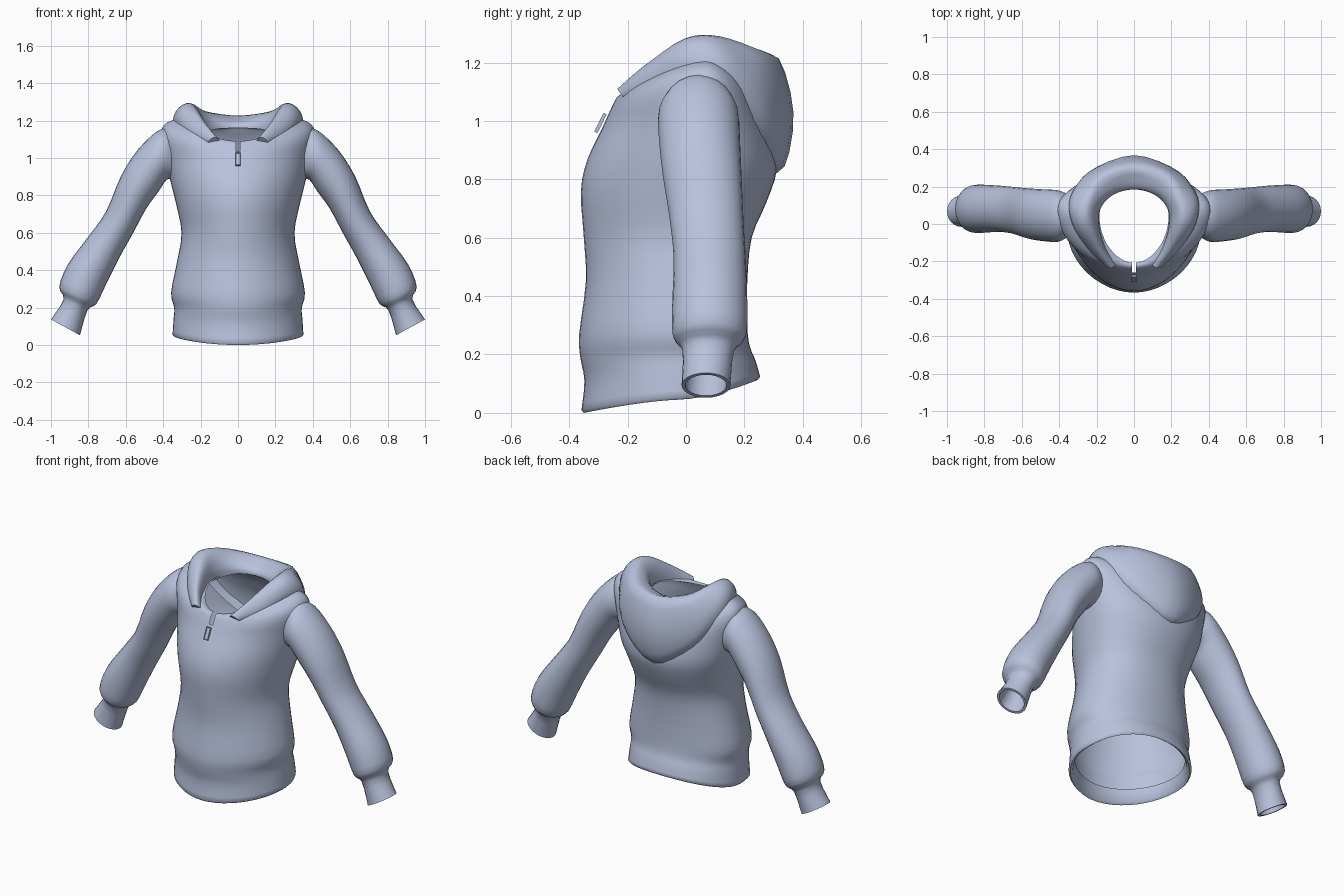
import bpy, bmesh, math
from mathutils import Vector, Matrix

cloth = bpy.data.materials.new("pale_blue_grey_cloth")
cloth.diffuse_color = (0.48, 0.54, 0.72, 1)


def spline(pts, n):
    """Catmull-Rom resampling of a list of equal-length number tuples."""
    out = []
    for i in range(len(pts) - 1):
        a, b, c, d = (pts[max(0, min(len(pts) - 1, i + k))] for k in (-1, 0, 1, 2))
        for s in range(n):
            t = s / n
            out.append(tuple(
                0.5 * (2 * q + (r - p) * t + (2 * p - 5 * q + 4 * r - u) * t * t
                       + (3 * q - p - 3 * r + u) * t ** 3)
                for p, q, r, u in zip(a, b, c, d)))
    out.append(tuple(pts[-1]))
    return out


def finish(name, bm, angle=50):
    bmesh.ops.recalc_face_normals(bm, faces=bm.faces[:])
    me = bpy.data.meshes.new(name)
    bm.to_mesh(me)
    bm.free()
    me.materials.append(cloth)
    ob = bpy.data.objects.new(name, me)
    bpy.context.collection.objects.link(ob)
    bpy.ops.object.select_all(action='DESELECT')
    ob.select_set(True)
    bpy.context.view_layer.objects.active = ob
    bpy.ops.object.shade_smooth_by_angle(angle=math.radians(angle))
    return ob


def loft(rings, closed=True):
    bm = bmesh.new()
    vs = [[bm.verts.new(p) for p in r] for r in rings]
    n = len(rings[0])
    for a, b in zip(vs, vs[1:]):
        for i in range(n if closed else n - 1):
            j = (i + 1) % n
            bm.faces.new((a[i], a[j], b[j], b[i]))
    return bm


# Body: half width, front y, back y, widest y, then z at front, side, back
levels = [
    (0.350, -0.358, 0.254, -0.03, 0.010, 0.055, 0.124),
    (0.345, -0.348, 0.238, -0.03, 0.110, 0.135, 0.180),
    (0.341, -0.362, 0.218, -0.03, 0.190, 0.200, 0.230),
    (0.358, -0.366, 0.210, -0.03, 0.270, 0.280, 0.300),
    (0.325, -0.343, 0.210, -0.02, 0.450, 0.450, 0.450),
    (0.302, -0.350, 0.225, -0.01, 0.600, 0.600, 0.600),
    (0.330, -0.360, 0.275, 0.01, 0.760, 0.750, 0.720),
    (0.360, -0.337, 0.312, 0.04, 0.870, 0.870, 0.840),
    (0.388, -0.285, 0.290, 0.06, 0.980, 1.000, 0.970),
    (0.412, -0.256, 0.255, 0.07, 1.045, 1.130, 1.050),
    (0.378, -0.238, 0.230, 0.07, 1.080, 1.190, 1.100),
    (0.285, -0.223, 0.205, 0.06, 1.090, 1.210, 1.140),
    (0.185, -0.208, 0.190, 0.04, 1.086, 1.150, 1.165),
]


def body_ring(p, n=48):
    w, yf, yb, yc, zf, zs, zb = p
    ring = []
    for i in range(n):
        a = 2 * math.pi * i / n
        c, s = math.cos(a), math.sin(a)
        k = 2 / (2.15 if s > 0 else 1.9)        # front is slightly more pointed
        sy = abs(s) ** k
        x = math.copysign(abs(c) ** k, c) * w
        y = yc + ((yb - yc) if s > 0 else (yf - yc)) * sy
        z = zs + ((zb if s > 0 else zf) - zs) * abs(s) ** 1.5
        ring.append((x, y, z))
    return ring


# Rounded fold turned up inside the hem
hem_fold = [(0.315, -0.325, 0.220, -0.03, 0.09, 0.12, 0.18),
            (0.325, -0.335, 0.230, -0.03, 0.008, 0.055, 0.122),
            (0.340, -0.350, 0.244, -0.03, 0.000, 0.045, 0.112)]
bm = loft([body_ring(p) for p in hem_fold + spline(levels, 3)])
# Zip slit at the front of the neckline
for co, no in (((0.012, 0, 0), (1, 0, 0)), ((-0.012, 0, 0), (1, 0, 0)), ((0, 0, 1.035), (0, 0, 1))):
    faces = [f for f in bm.faces if f.calc_center_median().y < -0.12 and f.calc_center_median().z > 0.93]
    geom = faces + list({e for f in faces for e in f.edges}) + list({v for f in faces for v in f.verts})
    bmesh.ops.bisect_plane(bm, geom=geom, plane_co=co, plane_no=no, dist=1e-5)
slit = [f for f in bm.faces if abs(f.calc_center_median().x) < 0.0118
        and f.calc_center_median().y < -0.12 and f.calc_center_median().z > 1.035]
bmesh.ops.delete(bm, geom=slit, context='FACES')
finish("body", bm, 70)

# Sleeves: top x,z, bottom x,z, front y, back y
sleeve = [
    (0.370, 1.160, 0.340, 0.880, -0.070, 0.160),
    (0.430, 1.145, 0.380, 0.885, -0.095, 0.180),
    (0.535, 1.045, 0.425, 0.820, -0.092, 0.185),
    (0.625, 0.905, 0.490, 0.730, -0.080, 0.190),
    (0.705, 0.715, 0.560, 0.600, -0.055, 0.197),
    (0.800, 0.580, 0.635, 0.465, -0.042, 0.205),
    (0.910, 0.430, 0.705, 0.325, -0.047, 0.210),
    (0.956, 0.310, 0.757, 0.220, -0.045, 0.205),
    (0.932, 0.245, 0.805, 0.185, -0.012, 0.165),
    (1.000, 0.137, 0.845, 0.052, -0.015, 0.152),
]


def sleeve_ring(p, sign, scale=1.0, n=24):
    tx, tz, bx, bz, yf, yb = p
    mid = Vector(((tx + bx) / 2, (yf + yb) / 2, (tz + bz) / 2))
    u = Vector(((tx - bx) / 2, 0, (tz - bz) / 2)) * scale
    v = Vector((0, (yb - yf) / 2, 0)) * scale
    pts = [mid + u * math.cos(2 * math.pi * i / n) + v * math.sin(2 * math.pi * i / n) for i in range(n)]
    return [(sign * q.x, q.y, q.z) for q in pts]


for side, sign in (("right", 1), ("left", -1)):
    rings = [sleeve_ring(p, sign) for p in spline(sleeve, 3)]
    rings += [sleeve_ring(sleeve[-1], sign, 0.84), sleeve_ring(sleeve[-2], sign, 0.8)]
    finish(side + "_sleeve", loft(rings))

# Hood: sections from inner edge over the roll to the outer seam, front to back
hood = [
    [(.098, -.205, 1.080), (.100, -.220, 1.095), (.110, -.230, 1.106), (.125, -.235, 1.110),
     (.145, -.230, 1.102), (.157, -.220, 1.088), (.158, -.205, 1.073)],
    [(.150, -.130, 1.110), (.152, -.140, 1.145), (.170, -.145, 1.180), (.200, -.140, 1.190),
     (.232, -.136, 1.168), (.248, -.130, 1.138), (.250, -.122, 1.100)],
    [(.185, -.020, 1.140), (.190, -.020, 1.190), (.212, -.015, 1.250), (.255, -.005, 1.282),
     (.302, -.005, 1.263), (.328, 0.00, 1.220), (.332, .010, 1.180)],
    [(.180, .080, 1.140), (.185, .075, 1.200), (.210, .090, 1.260), (.252, .115, 1.290),
     (.310, .135, 1.250), (.340, .145, 1.180), (.338, .140, 1.080)],
    [(.115, .155, 1.155), (.120, .155, 1.190), (.140, .190, 1.230), (.185, .260, 1.240),
     (.240, .275, 1.110), (.232, .275, .980), (.210, .210, .930)],
    [(0, .185, 1.160), (0, .195, 1.185), (0, .245, 1.208), (0, .318, 1.214),
     (0, .368, 1.030), (0, .338, .845), (0, .260, .815)],
]
stations = hood + [[(-x, y, z) for x, y, z in s] for s in hood[-2::-1]]
columns = [spline([s[k] for s in stations], 4) for k in range(7)]
sections = [spline([c[i] for c in columns], 3) for i in range(len(columns[0]))]
bm = loft(sections, closed=False)
bm.verts.ensure_lookup_table()
m = len(sections[0])
for start in (0, len(bm.verts) - m):          # close the two front tips
    bm.faces.new([bm.verts[start + i] for i in range(m)])
finish("hood", bm)

# Zip pull: tilted plate with a recessed window
tilt = Matrix.Translation((0, -0.293, 0.993)) @ Matrix.Rotation(math.radians(-26), 4, 'X')
bm = bmesh.new()
bmesh.ops.create_cube(bm, size=1, matrix=tilt @ Matrix.Diagonal((0.026, 0.012, 0.072, 1)))
bm.normal_update()
front = [f for f in bm.faces if f.normal.y < -0.8]
bmesh.ops.inset_region(bm, faces=front, thickness=0.005, depth=-0.004)
finish("zip_pull", bm, 30)
